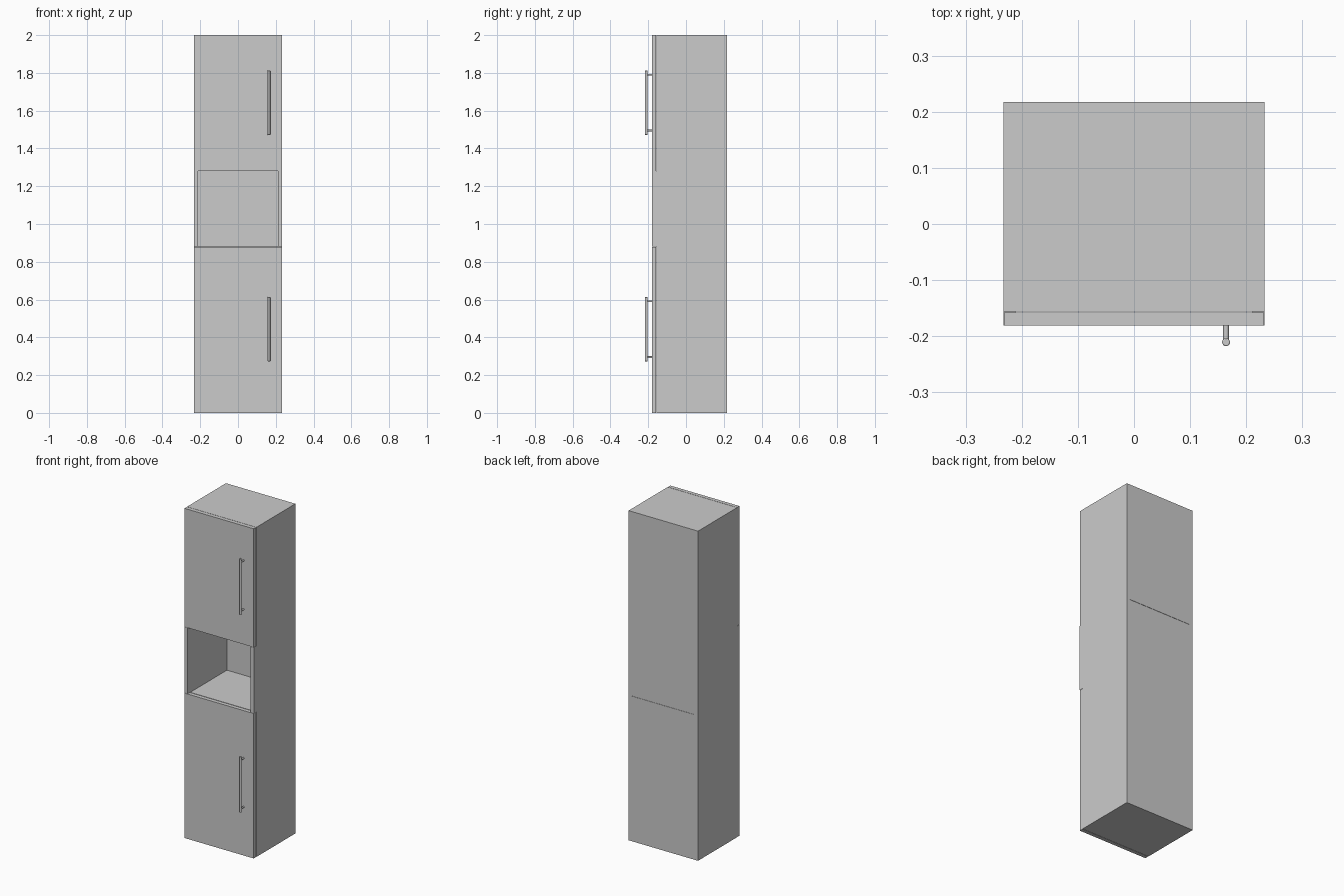
import bpy, math

if "Cube" in bpy.data.objects:
    bpy.data.objects.remove(bpy.data.objects["Cube"])

HALF_W = 0.233
BACK, SEAM, FRONT = 0.2175, -0.157, -0.181
Z_LOW, Z_HIGH, Z_TOP = 0.88, 1.28, 2.0
PANEL = 0.022
GAP = 0.001


def box(name, x0, x1, y0, y1, z0, z1):
    bpy.ops.mesh.primitive_cube_add(
        size=1, location=((x0 + x1) / 2, (y0 + y1) / 2, (z0 + z1) / 2))
    ob = bpy.context.object
    ob.name = name
    ob.scale = (x1 - x0, y1 - y0, z1 - z0)
    bpy.ops.object.transform_apply(location=False, rotation=False, scale=True)
    return ob


def rod(name, radius, length, loc, rot=(0, 0, 0), bevel=0):
    bpy.ops.mesh.primitive_cylinder_add(
        vertices=24, radius=radius, depth=length, location=loc, rotation=rot)
    ob = bpy.context.object
    ob.name = name
    if bevel:
        mod = ob.modifiers.new("rounded_ends", 'BEVEL')
        mod.width = bevel
        mod.segments = 2
    bpy.ops.object.shade_smooth_by_angle()
    return ob


def cupboard(prefix, z0, z1, handle_z):
    # carcass and door with a thin shadow gap between them
    box(prefix + "_carcass", -HALF_W, HALF_W, SEAM + GAP, BACK, z0, z1)
    box(prefix + "_door", -HALF_W + GAP, HALF_W - GAP, FRONT, SEAM - GAP,
        z0 + GAP * (z0 > 0), z1 - GAP * (z1 < Z_TOP))
    # bar handle on two posts
    x, y = 0.164, -0.2105
    rod(prefix + "_handle_bar", 0.007, 0.34, (x, y, handle_z), bevel=0.0015)
    for label, s in (("lower", -1), ("upper", 1)):
        rod(f"{prefix}_handle_{label}_post", 0.005, FRONT - y + 0.002,
            (x, (y + FRONT) / 2 + 0.001, handle_z + s * 0.148),
            (math.pi / 2, 0, 0))


cupboard("lower", 0, Z_LOW, 0.443)
cupboard("upper", Z_HIGH, Z_TOP, 1.642)

# open niche: side panels and a slightly recessed back
for label, s in (("left", -1), ("right", 1)):
    xs = sorted((s * HALF_W, s * (HALF_W - PANEL)))
    box(f"niche_{label}_panel", xs[0], xs[1], FRONT, BACK, Z_LOW, Z_HIGH)
box("niche_back_panel", -HALF_W + PANEL, HALF_W - PANEL,
    BACK - PANEL, BACK - 0.002, Z_LOW, Z_HIGH)
